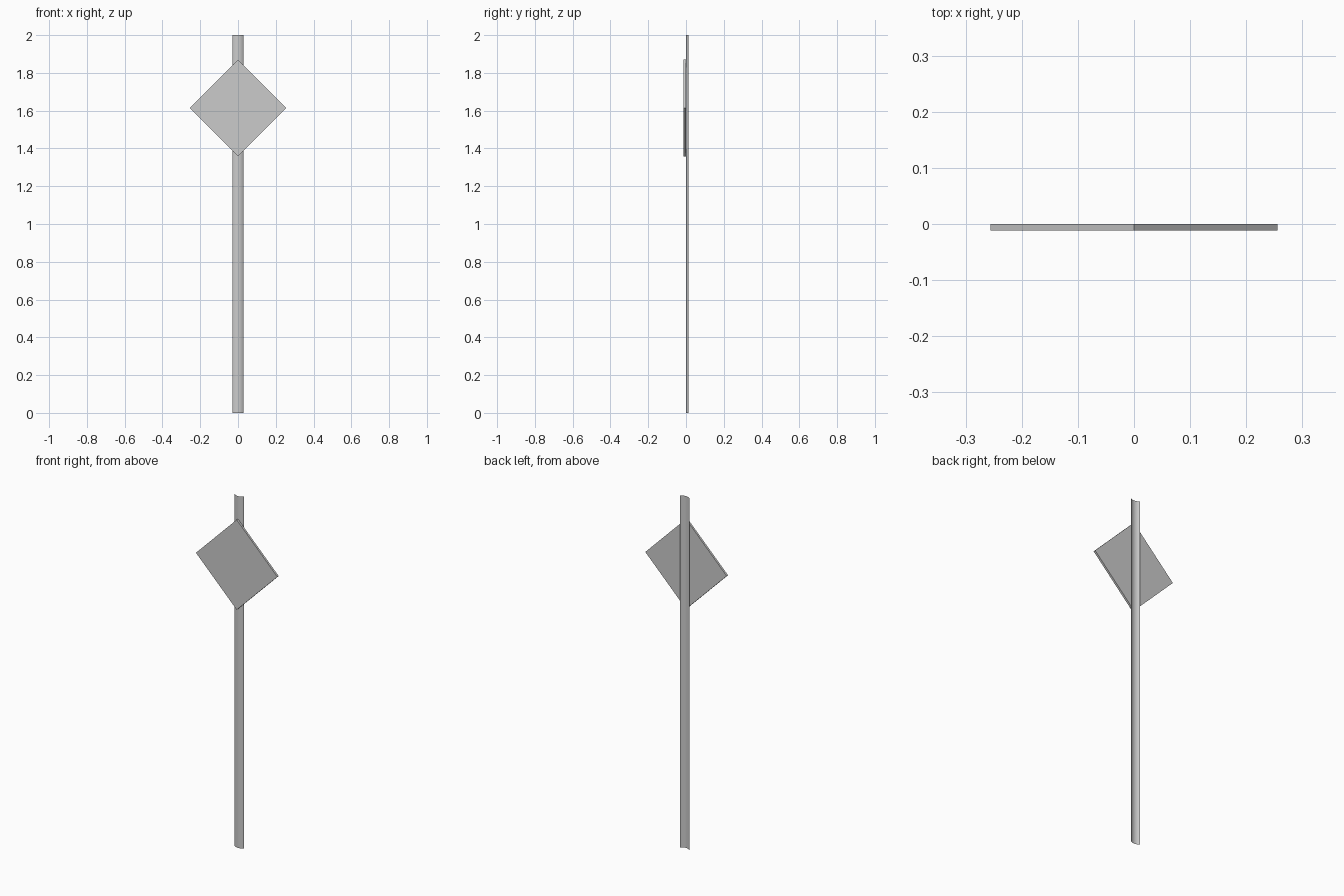
import bpy, bmesh, math
from mathutils import Matrix

if "Cube" in bpy.data.objects:
    bpy.data.objects.remove(bpy.data.objects["Cube"])


def finish(bm, name):
    mesh = bpy.data.meshes.new(name)
    bm.to_mesh(mesh)
    bm.free()
    obj = bpy.data.objects.new(name, mesh)
    bpy.context.collection.objects.link(obj)
    return obj


# Post: a curved, open-backed sheet strip, bulging towards the front
HEIGHT, HALF_WIDTH, DEPTH, SEGMENTS = 2.0, 0.03, 0.012, 10
radius = (HALF_WIDTH ** 2 + DEPTH ** 2) / (2 * DEPTH)
half_angle = math.asin(HALF_WIDTH / radius)
bm = bmesh.new()
columns = []
for i in range(SEGMENTS + 1):
    a = half_angle * (2 * i / SEGMENTS - 1)
    x, y = radius * math.sin(a), radius * (1 - math.cos(a))
    columns.append([bm.verts.new((x, y, z)) for z in (0, HEIGHT)])
for (a0, a1), (b0, b1) in zip(columns, columns[1:]):
    bm.faces.new((a0, b0, b1, a1)).smooth = True
finish(bm, "post")

# Sign plate: a thin square turned onto its corner, in front of the post
HALF_DIAGONAL, THICKNESS, CENTRE_Z = 0.256, 0.012, 1.614
side = HALF_DIAGONAL * math.sqrt(2)
bm = bmesh.new()
bmesh.ops.create_cube(bm, size=1, matrix=(
    Matrix.Translation((0, -THICKNESS / 2, CENTRE_Z))
    @ Matrix.Rotation(math.radians(45), 4, 'Y')
    @ Matrix.Diagonal((side, THICKNESS, side, 1))))
finish(bm, "sign_plate")
